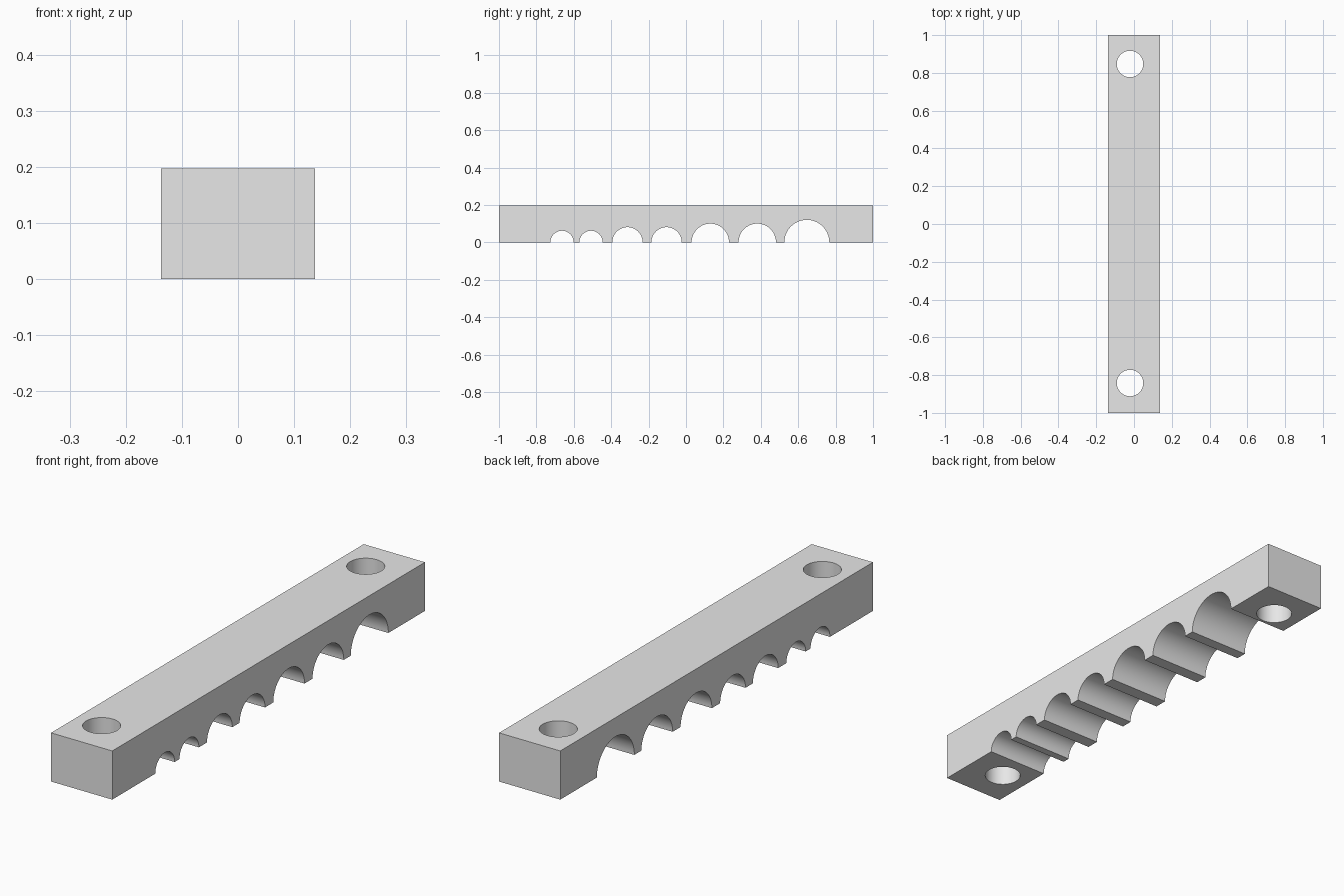
import bpy
import bmesh
from math import pi, cos, sin, radians

if "Cube" in bpy.data.objects:
    bpy.data.objects.remove(bpy.data.objects["Cube"], do_unlink=True)

HALF_WIDTH, HALF_LENGTH, HEIGHT = 0.137, 1.0, 0.197
ARC_STEPS = 32
# Groove centre along y, and radius
GROOVES = [(-0.663, 0.062), (-0.508, 0.062), (-0.313, 0.081), (-0.104, 0.081),
           (0.13, 0.1), (0.381, 0.1), (0.646, 0.12)]
HOLE_X, HOLE_RADIUS = -0.021, 0.07
HOLE_YS = (-0.842, 0.847)

# Single grey material
grey = bpy.data.materials.new("light_grey")
grey.use_nodes = True
colour = (0.8, 0.8, 0.8, 1)
grey.diffuse_color = colour
grey.node_tree.nodes["Principled BSDF"].inputs["Base Color"].default_value = colour

# Side profile: flat top, underside scalloped by half-round grooves
profile = [(-HALF_LENGTH, HEIGHT), (-HALF_LENGTH, 0)]
for centre, radius in GROOVES:
    for i in range(ARC_STEPS + 1):
        a = pi * (1 - i / ARC_STEPS)
        profile.append((centre + radius * cos(a), max(0, radius * sin(a))))
profile += [(HALF_LENGTH, 0), (HALF_LENGTH, HEIGHT)]

# Extrude the profile across the width
bm = bmesh.new()
face = bm.faces.new([bm.verts.new((-HALF_WIDTH, y, z)) for y, z in profile])
extruded = bmesh.ops.extrude_face_region(bm, geom=[face], use_keep_orig=True)
new_verts = [g for g in extruded["geom"] if isinstance(g, bmesh.types.BMVert)]
bmesh.ops.translate(bm, verts=new_verts, vec=(2 * HALF_WIDTH, 0, 0))
bmesh.ops.recalc_face_normals(bm, faces=bm.faces)
mesh = bpy.data.meshes.new("clamp_bar")
bm.to_mesh(mesh)
bm.free()
mesh.materials.append(grey)
bar = bpy.data.objects.new("clamp_bar", mesh)
bpy.context.collection.objects.link(bar)

# Vertical bolt holes near both ends
for y in HOLE_YS:
    bpy.ops.mesh.primitive_cylinder_add(vertices=64, radius=HOLE_RADIUS, depth=1,
                                        location=(HOLE_X, y, HEIGHT / 2))
    cutter = bpy.context.object
    cutter.name = "bolt_hole_cutter"
    cutter.data.materials.append(grey)
    cut = bar.modifiers.new("bolt_hole", "BOOLEAN")
    cut.operation = "DIFFERENCE"
    cut.solver = "EXACT"
    cut.object = cutter
    bpy.ops.object.select_all(action="DESELECT")
    bar.select_set(True)
    bpy.context.view_layer.objects.active = bar
    bpy.ops.object.modifier_apply(modifier=cut.name)
    bpy.data.objects.remove(cutter, do_unlink=True)

# Smooth bores and grooves, crisp block edges
bpy.ops.object.shade_smooth_by_angle(angle=radians(30))
